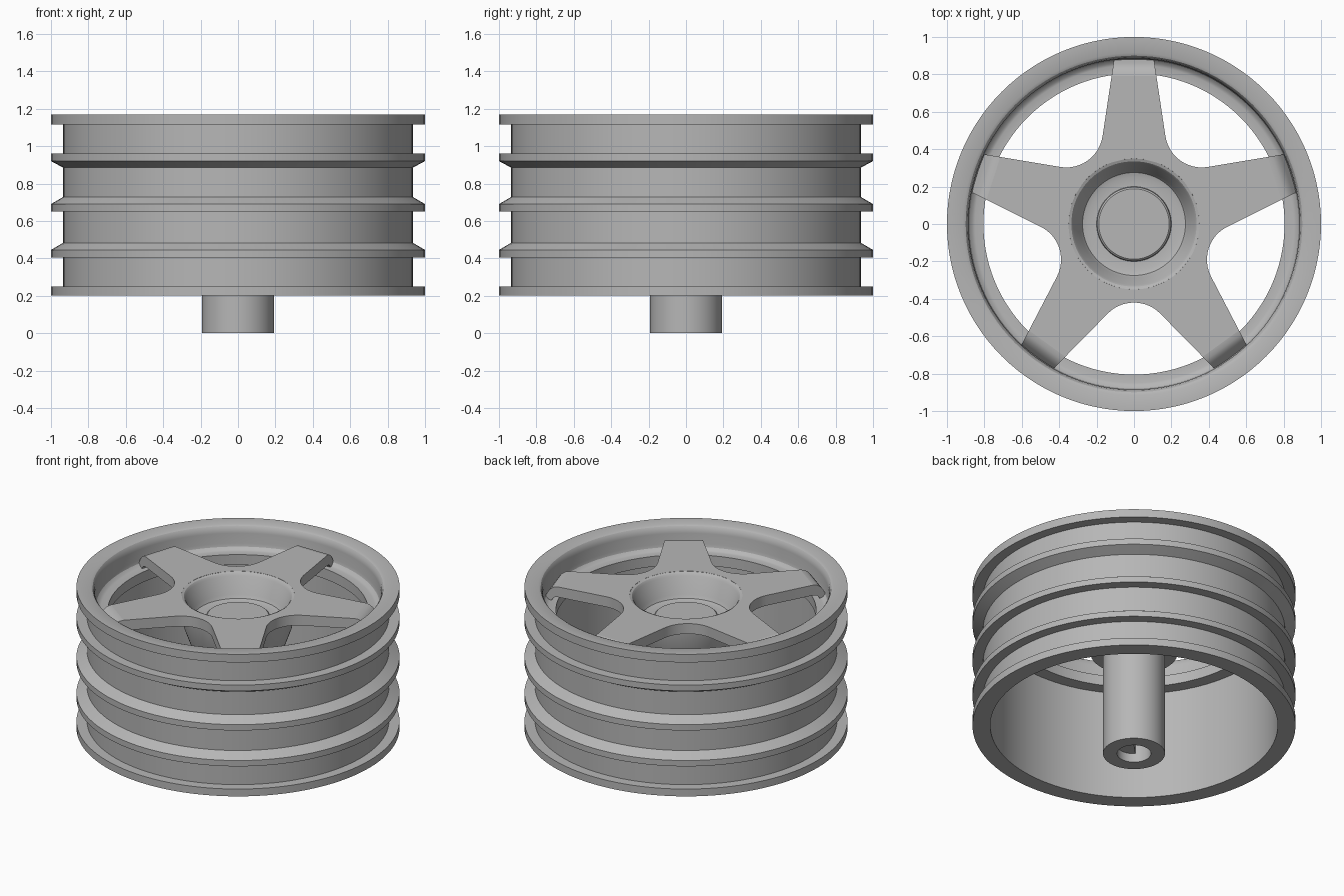
import bpy, bmesh
from math import sin, cos, tan, asin, atan, atan2, pi, radians, hypot

cube = bpy.data.objects.get("Cube")
if cube:
    bpy.data.objects.remove(cube, do_unlink=True)

grey = bpy.data.materials.new("plain_grey")
grey.use_nodes = True
GREY = (0.47, 0.47, 0.47, 1)
grey.diffuse_color = GREY
grey.node_tree.nodes["Principled BSDF"].inputs["Base Color"].default_value = GREY


def finish(name, bm, angle=30):
    bmesh.ops.remove_doubles(bm, verts=bm.verts, dist=1e-5)
    bmesh.ops.recalc_face_normals(bm, faces=bm.faces)
    mesh = bpy.data.meshes.new(name)
    bm.to_mesh(mesh)
    bm.free()
    mesh.materials.append(grey)
    ob = bpy.data.objects.new(name, mesh)
    bpy.context.collection.objects.link(ob)
    bpy.ops.object.select_all(action='DESELECT')
    ob.select_set(True)
    bpy.context.view_layer.objects.active = ob
    bpy.ops.object.shade_smooth_by_angle(angle=radians(angle))
    return ob


def loft(bm, rings):
    """Join a closed cycle of closed rings with quads."""
    rows = [[bm.verts.new(p) for p in ring] for ring in rings]
    n = len(rows[0])
    for a, b in zip(rows, rows[1:] + rows[:1]):
        for i in range(n):
            j = (i + 1) % n
            bm.faces.new((a[i], a[j], b[j], b[i]))


def lathe(name, profile, seg=112):
    """Turn a closed (radius, height) outline around z."""
    bm = bmesh.new()
    loft(bm, [[(r * cos(2 * pi * i / seg), r * sin(2 * pi * i / seg), z)
               for i in range(seg)] for r, z in profile])
    bmesh.ops.dissolve_degenerate(bm, dist=1e-6, edges=bm.edges)
    return finish(name, bm)


# Rim barrel: flanges and ribs outside, spoke ledge inside
G = 0.935
outside = [(1, 0.2), (1, 0.25), (G, 0.25)]
for z in (0.405, 0.65):
    outside += [(G, z), (1, z), (1, z + 0.04), (G, z + 0.078)]
outside += [(G, 0.885), (1, 0.92), (1, 0.96), (G, 0.96), (G, 1.115), (1, 1.115), (1, 1.17)]
inside = [(0.915, 1.17), (0.9, 1.163), (0.89, 1.148), (0.885, 1.12),
          (0.885, 1.05), (0.88, 1.03), (0.865, 1.015), (0.85, 1.01),
          (0.805, 1.01), (0.805, 0.94), (0.89, 0.94), (0.89, 0.2)]
lathe("rim_barrel", outside + inside)

# Hub bowl with a raised centre cap
lathe("hub_bowl", [
    (0, 0.975), (0.188, 0.975), (0.197, 0.967), (0.2, 0.95), (0.25, 0.95),
    (0.275, 0.958), (0.288, 0.98), (0.325, 1.09), (0.335, 1.103), (0.352, 1.11),
    (0.352, 1.04), (0.335, 0.9), (0.27, 0.72), (0, 0.72)], 80)

# Hollow axle tube
lathe("axle_tube", [(0.105, 0), (0.192, 0), (0.192, 0.74), (0, 0.74),
                    (0, 0.6), (0.105, 0.6)], 64)

# Key filling a quarter of the bore
bm = bmesh.new()
sector = [(0, 0)] + [(0.107 * cos(radians(a)), 0.107 * sin(radians(a)))
                     for a in range(-135, -44, 10)]
face = bm.faces.new([bm.verts.new((x, y, 0.06)) for x, y in sector])
out = bmesh.ops.extrude_face_region(bm, geom=[face], use_keep_orig=True)
bmesh.ops.translate(bm, vec=(0, 0, 0.54),
                    verts=[v for v in out["geom"] if isinstance(v, bmesh.types.BMVert)])
finish("bore_key", bm)

# Five-spoke star
TOP, BOTTOM, BEND, TAPER = 1.11, 1.04, 0.79, 0.15


def half_width(r):
    return 0.105 + TAPER * (0.89 - r)


# Rounded valley between two spokes, tangent to both straight edges
half = pi / 5
edge = half + atan(TAPER)
apex = half_width(0) / (sin(half) + TAPER * cos(half))
radius = (0.42 - apex) / (1 / sin(edge) - 1)
centre = apex + radius / sin(edge)
reach = pi / 2 - edge
STEPS = 12
valley = []
for i in range(STEPS + 1):
    t = reach * (2 * i / STEPS - 1)
    valley.append((centre - radius * cos(t), radius * sin(t)))

outline = []
for k in range(5):
    a = pi / 2 + k * 2 * pi / 5
    for w in (-1, 0, 1):
        s = w * half_width(BEND)
        outline.append((BEND * cos(a) - s * sin(a), BEND * sin(a) + s * cos(a)))
    b = a + half
    outline += [(x * cos(b) - y * sin(b), x * sin(b) + y * cos(b)) for x, y in valley]


def inner(r):
    return [(r * x / hypot(x, y), r * y / hypot(x, y)) for x, y in outline]


bm = bmesh.new()
loft(bm, [[(x, y, z) for x, y in ring] for ring, z in (
    (inner(0.35), TOP), (outline, TOP), (outline, BOTTOM), (inner(0.34), BOTTOM))])
finish("spoke_star", bm)

# Spoke tips curving down onto the ledge
tip = [(BEND, TOP), (0.815, 1.106), (0.84, 1.09), (0.86, 1.065), (0.874, 1.04),
       (0.888, 1.02), (0.888, 1.0), (0.84, 1.0), (0.832, 1.02), (0.815, 1.035), (BEND, BOTTOM)]
bm = bmesh.new()
for k in range(5):
    a = pi / 2 + k * 2 * pi / 5
    sides = []
    for w in (-1, 1):
        row = []
        for r, z in tip:
            s = w * half_width(r)
            row.append(bm.verts.new((r * cos(a) - s * sin(a), r * sin(a) + s * cos(a), z)))
        sides.append(row)
    left, right = sides
    bm.faces.new(left)
    bm.faces.new(right)
    for i in range(len(tip) - 1):
        bm.faces.new((left[i], left[i + 1], right[i + 1], right[i]))
finish("spoke_tips", bm)
